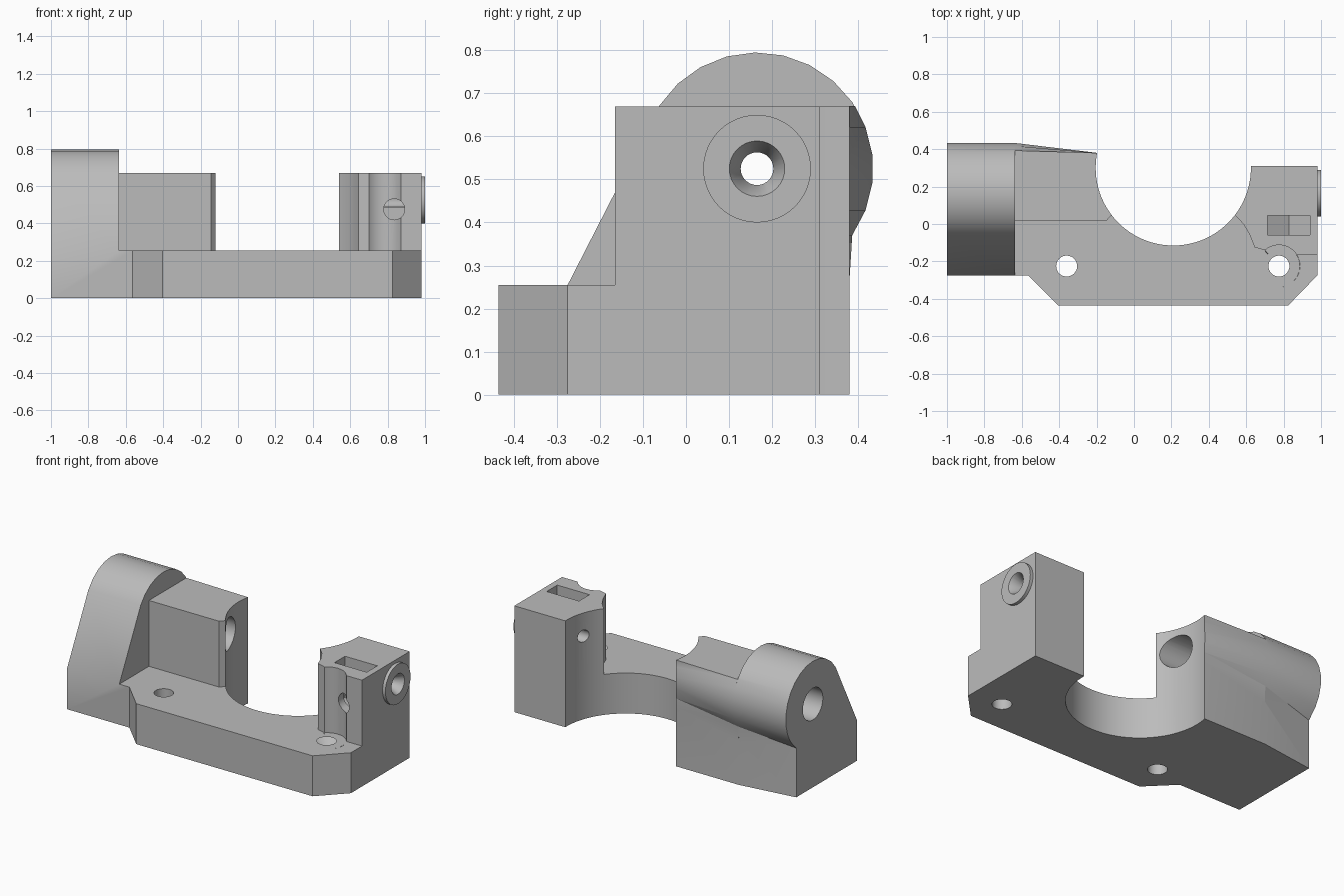
import bpy, bmesh
from math import radians, cos, sin, pi
from mathutils import Vector

if "Cube" in bpy.data.objects:
    bpy.data.objects.remove(bpy.data.objects["Cube"])

grey = bpy.data.materials.new("light_grey")
grey.use_nodes = True
grey.diffuse_color = (0.5, 0.5, 0.5, 1)
grey.node_tree.nodes["Principled BSDF"].inputs["Base Color"].default_value = (0.5, 0.5, 0.5, 1)


def loft(name, rings):
    """Solid skinned through rings that share one point count."""
    bm = bmesh.new()
    loops = [[bm.verts.new(p) for p in ring] for ring in rings]
    for a, b in zip(loops, loops[1:]):
        for i in range(len(a)):
            j = (i + 1) % len(a)
            bm.faces.new((a[i], a[j], b[j], b[i]))
    bm.faces.new(loops[0])
    bm.faces.new(loops[-1])
    bmesh.ops.recalc_face_normals(bm, faces=bm.faces)
    bmesh.ops.triangulate(bm, faces=[f for f in bm.faces if len(f.verts) == 4])
    mesh = bpy.data.meshes.new(name)
    bm.to_mesh(mesh)
    bm.free()
    mesh.materials.append(grey)
    obj = bpy.data.objects.new(name, mesh)
    bpy.context.collection.objects.link(obj)
    return obj


def prism(name, outline, z0, z1):
    return loft(name, [[(x, y, z) for x, y in outline] for z in (z0, z1)])


def rod(name, start, end, r0, r1=None, sides=32):
    """Cylinder or cone between two points."""
    a, b = Vector(start), Vector(end)
    turn = (b - a).to_track_quat('Z', 'Y')
    rings = []
    for p, r in ((a, r0), (b, r0 if r1 is None else r1)):
        rings.append([p + turn @ Vector((r * cos(2 * pi * i / sides), r * sin(2 * pi * i / sides), 0))
                      for i in range(sides)])
    return loft(name, rings)


def combine(target, other, operation):
    """Boolean the other solid into the target and discard it."""
    other.hide_render = True
    mod = target.modifiers.new(other.name, 'BOOLEAN')
    mod.operation = operation
    mod.solver = 'EXACT'
    mod.object = other
    bpy.context.view_layer.objects.active = target
    bpy.ops.object.modifier_apply(modifier=mod.name)
    bpy.data.objects.remove(other)


AXIS_Y, AXIS_Z, HEAD_R = 0.165, 0.525, 0.27
PLATE, TOP, SHOULDER = 0.255, 0.67, -0.635


def arc(x, angles):
    return [(x, AXIS_Y + HEAD_R * cos(radians(a)), AXIS_Z + HEAD_R * sin(radians(a))) for a in angles]


def tail(x, y, z):
    return [(x, y, z), (x, y, 0.15), (x, y, 0)]


# Base plate with chamfered front corners
body = prism("clamp_body", [
    (SHOULDER, 0.38), (SHOULDER, -0.275), (-0.565, -0.275), (-0.405, -0.435), (0.825, -0.435),
    (0.98, -0.275), (0.98, 0.31), (0.21, 0.31), (0.21, 0.38)], 0, PLATE)

# Rounded head, its back easing from a narrow end to a wider shoulder
front = [(-0.275, 0), (-0.275, PLATE)]
head_angles = range(147, -36, -14)
head = loft("rounded_head", [
    [(x, y, z) for y, z in front] + arc(x, head_angles) + tail(x, back, low)
    for x, back, low in ((-1, 0.33, 0.31), (SHOULDER, 0.38, 0.28))])

# Block beside the bore
block = prism("bore_block", [
    (SHOULDER, 0.38), (SHOULDER, 0.02), (-0.145, 0.02), (-0.1, 0.07), (0, 0.1), (0, 0.38)], PLATE, TOP)

# Bulge on the back that fades from the head into the flat block
bulge_ring = arc(SHOULDER, (32.5, 21, 7, -7, -21, -35)) + [(SHOULDER, 0.38, 0.27)]
inner = [(0.3, 0.27), (0.3, TOP)]
bulge = loft("back_bulge", [
    bulge_ring + [(SHOULDER, y, z) for y, z in inner],
    [(-0.195, 0.38, z) for x, y, z in bulge_ring] + [(-0.195, y, z) for y, z in inner]])

# Pillar on the other side of the bore, with a round boss
pillar = prism("pillar", [
    (0.98, 0.31), (0.5, 0.31), (0.5, 0.08), (0.54, 0.047), (0.585, 0), (0.62, -0.06), (0.645, -0.125),
    (0.7, -0.14), (0.72, -0.165), (0.98, -0.165)], PLATE, TOP)
boss = rod("boss", (0.95, AXIS_Y, AXIS_Z), (1, AXIS_Y, AXIS_Z), 0.125, sides=48)
for part in (head, block, bulge, pillar, boss):
    combine(body, part, 'UNION')

# Large bore, clamp screw passage and flared mouth
cuts = [
    rod("bore", (0.21, 0.3, -0.1), (0.21, 0.3, 1), 0.415, sides=96),
    rod("head_hole", (-1.1, AXIS_Y, AXIS_Z), (0, AXIS_Y, AXIS_Z), 0.1),
    rod("pillar_hole", (0.4, AXIS_Y, AXIS_Z), (1.1, AXIS_Y, AXIS_Z), 0.038),
    rod("flare", (0.945, AXIS_Y, AXIS_Z), (1.005, AXIS_Y, AXIS_Z), 0.036, 0.067),
]

# Plate screw holes, one countersunk with clearance in the pillar
for x in (-0.36, 0.775):
    cuts.append(rod("plate_hole", (x, -0.225, -0.1), (x, -0.225, 0.3), 0.056))
cuts.append(rod("countersink", (0.775, -0.225, 0.19), (0.775, -0.225, PLATE), 0.05, 0.113))
cuts.append(rod("screw_clearance", (0.775, -0.225, PLATE), (0.775, -0.225, 0.8), 0.113))

# Set screw hole and the nut slot with its pointed floor
cuts.append(rod("set_screw_hole", (0.835, -0.3, 0.475), (0.835, AXIS_Y, 0.475), 0.056))
slot = [(0.715, 0.8), (0.715, 0.41), (0.83, 0.345), (0.94, 0.41), (0.94, 0.8)]
cuts.append(loft("nut_slot", [[(x, y, z) for x, z in slot] for y in (-0.06, 0.045)]))
for cutter in cuts:
    combine(body, cutter, 'DIFFERENCE')

# Tidy flat areas and shade
bm = bmesh.new()
bm.from_mesh(body.data)
bmesh.ops.remove_doubles(bm, verts=bm.verts, dist=0.0002)
bmesh.ops.dissolve_limit(bm, angle_limit=radians(0.5), verts=bm.verts, edges=bm.edges)
bm.to_mesh(body.data)
bm.free()
bpy.ops.object.select_all(action='DESELECT')
body.select_set(True)
bpy.context.view_layer.objects.active = body
bpy.ops.object.shade_smooth_by_angle(angle=radians(28))
